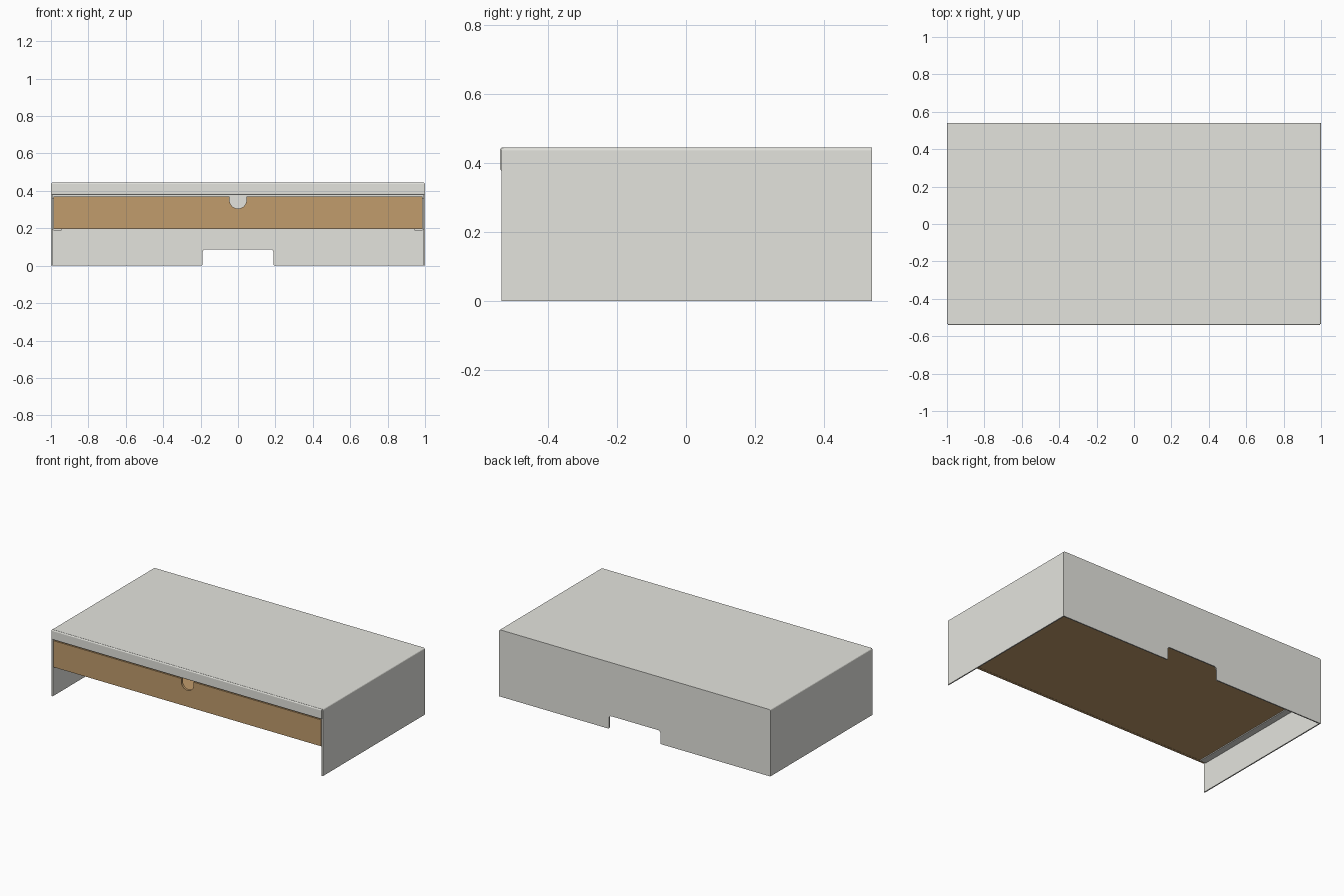
import bpy, bmesh, math
from mathutils import Vector

if "Cube" in bpy.data.objects:
    bpy.data.objects.remove(bpy.data.objects["Cube"])


def material(name, rgb):
    m = bpy.data.materials.new(name)
    m.diffuse_color = (*rgb, 1)
    m.use_nodes = True
    m.node_tree.nodes["Principled BSDF"].inputs["Base Color"].default_value = m.diffuse_color
    return m


GREY = material("light grey metal", (0.775, 0.775, 0.73))
TAN = material("tan wood", (0.533, 0.333, 0.15))


def rounded(pts, radii, closed=False, n=4):
    """Round the corners of a 2D outline."""
    out = []
    for i, (p, r) in enumerate(zip(pts, radii)):
        p = Vector(p)
        if r == 0 or (not closed and i in (0, len(pts) - 1)):
            out.append(p)
            continue
        a = (Vector(pts[i - 1]) - p).normalized()
        b = (Vector(pts[(i + 1) % len(pts)]) - p).normalized()
        half = a.angle(b) / 2
        s, e = p + a * r / math.tan(half), p + b * r / math.tan(half)
        c = p + (a + b).normalized() * r / math.sin(half)
        for k in range(n + 1):
            d = s.lerp(e, k / n) - c
            out.append(c + d.normalized() * r)
    return out


def finish(name, bm, mat, thick=0):
    bmesh.ops.recalc_face_normals(bm, faces=bm.faces)
    me = bpy.data.meshes.new(name)
    bm.to_mesh(me)
    bm.free()
    me.materials.append(mat)
    ob = bpy.data.objects.new(name, me)
    bpy.context.collection.objects.link(ob)
    if thick:
        mod = ob.modifiers.new("thickness", "SOLIDIFY")
        mod.thickness, mod.offset, mod.use_even_offset = thick, 0, True
    return ob


def to3d(p, plane, d):
    return (p[0], d, p[1]) if plane == "xz" else (d, p[0], p[1])


def folded_sheet(name, path, plane, lo, hi, thick, mat):
    """Bent sheet: open path swept straight between lo and hi."""
    bm = bmesh.new()
    rows = [[bm.verts.new(to3d(p, plane, d)) for p in path] for d in (lo, hi)]
    for i in range(len(path) - 1):
        bm.faces.new((rows[0][i], rows[0][i + 1], rows[1][i + 1], rows[1][i]))
    return finish(name, bm, mat, thick)


def plate(name, outline, plane, lo, hi, mat):
    """Flat plate: closed outline extruded between lo and hi."""
    bm = bmesh.new()
    f = bm.faces.new([bm.verts.new(to3d(p, plane, lo)) for p in outline])
    ext = bmesh.ops.extrude_face_region(bm, geom=[f])
    move = Vector((0, hi - lo, 0)) if plane == "xz" else Vector((hi - lo, 0, 0))
    bmesh.ops.translate(bm, vec=move,
                        verts=[v for v in ext["geom"] if isinstance(v, bmesh.types.BMVert)])
    return finish(name, bm, mat)


def rect(a0, b0, a1, b1):
    return [(a0, b0), (a1, b0), (a1, b1), (a0, b1)]


T = 0.008  # sheet metal thickness
H = T / 2

# top and both sides, bent from one sheet
folded_sheet("stand_body",
             rounded([(-1 + H, 0), (-1 + H, 0.445 - H), (1 - H, 0.445 - H), (1 - H, 0)],
                     [0, 0.005, 0.005, 0]),
             "xz", -0.535, 0.54, T, GREY)

# front lip folded down and back inward
folded_sheet("front_lip",
             rounded([(-0.53, 0.4408), (-0.536, 0.4408), (-0.536, 0.381), (-0.505, 0.381)],
                     [0, 0.005, 0.005, 0]),
             "yz", -0.995, 0.995, T, GREY)

# back panel with the cable notch
plate("back_panel",
      rounded([(-0.992, 0), (-0.19, 0), (-0.19, 0.088), (0.19, 0.088), (0.19, 0),
               (0.992, 0), (0.992, 0.437), (-0.992, 0.437)],
              [0, 0.006, 0.018, 0.018, 0.006, 0, 0, 0], True),
      "xz", 0.54 - T, 0.54, GREY)

# drawer front with the round finger notch
arc = [(0.045 * math.cos(a), 0.35 + 0.045 * math.sin(a))
       for a in [-math.pi * k / 16 for k in range(17)]]
plate("drawer_front",
      [(-0.987, 0.371), (-0.987, 0.195), (0.987, 0.195), (0.987, 0.371), (0.045, 0.371)]
      + arc + [(-0.045, 0.371)],
      "xz", -0.533, -0.517, TAN)

# drawer floor and low back wall
folded_sheet("drawer_tray",
             rounded([(-0.517, 0.201), (0.5, 0.201), (0.5, 0.29)], [0, 0.01, 0]),
             "yz", -0.972, 0.972, 0.01, TAN)

# drawer sides and the rails that carry it
for s, side in ((-1, "left"), (1, "right")):
    x = sorted((s * 0.962, s * 0.974))
    plate(side + "_drawer_side", rect(-0.517, 0.197, 0.5, 0.345), "yz", x[0], x[1], TAN)
    folded_sheet(side + "_drawer_rail",
                 rounded([(s * 0.989, 0.36), (s * 0.989, 0.192), (s * 0.945, 0.192)],
                         [0, 0.004, 0]),
                 "xz", -0.515, 0.53, 0.006, GREY)
